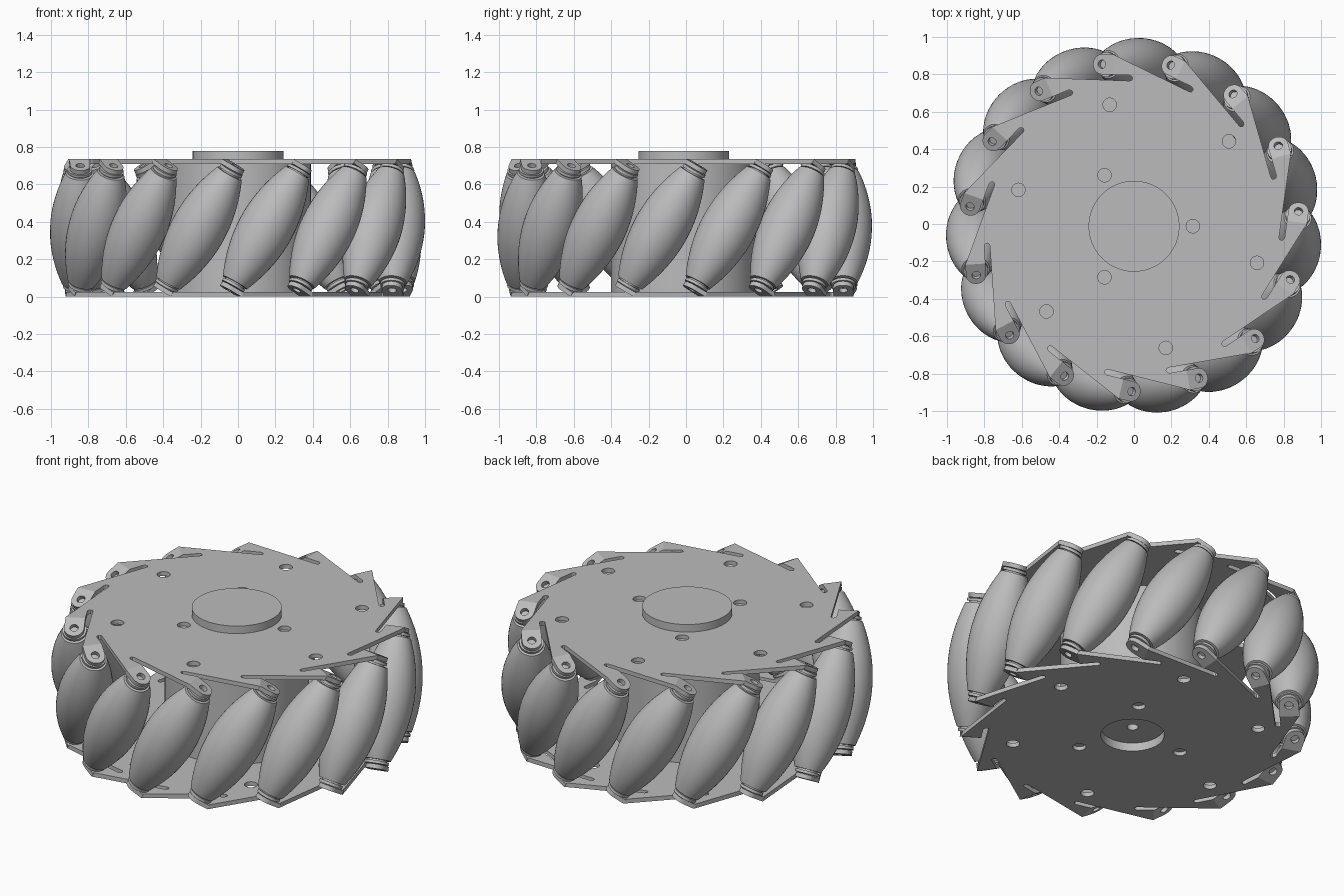
import bpy, bmesh
from math import sin, cos, pi, radians
from mathutils import Matrix, Vector

if "Cube" in bpy.data.objects:
    bpy.data.objects.remove(bpy.data.objects["Cube"])

# Single metal colour
grey = bpy.data.materials.new("light_grey")
grey.use_nodes = True
tone = (0.5, 0.5, 0.5, 1)
grey.diffuse_color = tone
grey.node_tree.nodes["Principled BSDF"].inputs["Base Color"].default_value = tone

COUNT = 15
STEP = 2 * pi / COUNT
HEIGHT = 0.735
SHEET = 0.025
TILT = radians(30)       # roller lean from vertical
ROLLER_R = 0.86          # wheel axis to roller axis
FOLD = 0.143             # tab fold line, along the tangent
wheel = Matrix.Translation((0, -0.012, 0)) @ Matrix.Rotation(radians(88), 4, "Z")
flip = Matrix.Translation((0, 0, HEIGHT)) @ Matrix.Rotation(pi, 4, "X")


def place(name, mesh, matrix):
    ob = bpy.data.objects.new(name, mesh)
    bpy.context.collection.objects.link(ob)
    ob.matrix_world = matrix
    return ob


def finish(bm, name, smooth=False):
    bmesh.ops.recalc_face_normals(bm, faces=bm.faces)
    mesh = bpy.data.meshes.new(name)
    bm.to_mesh(mesh)
    bm.free()
    mesh.materials.append(grey)
    if smooth:
        mesh.shade_smooth()
        mesh.set_sharp_from_angle(angle=radians(35))
    return mesh


def circle(x, y, r, n=24):
    return [(x + r * cos(2 * pi * i / n), y + r * sin(2 * pi * i / n)) for i in range(n)]


def sheet(name, loops):
    """Flat sheet with holes: top at z = 0, thickness downwards."""
    bm = bmesh.new()
    for loop in loops:
        vs = [bm.verts.new((x, y, 0)) for x, y in loop]
        for a, b in zip(vs, vs[1:] + vs[:1]):
            bm.edges.new((a, b))
    bmesh.ops.triangle_fill(bm, use_beauty=True, use_dissolve=False, edges=bm.edges[:], normal=(0, 0, 1))
    out = bmesh.ops.extrude_face_region(bm, geom=bm.faces[:])
    moved = [g for g in out["geom"] if isinstance(g, bmesh.types.BMVert)]
    bmesh.ops.translate(bm, verts=moved, vec=(0, 0, -SHEET))
    return finish(bm, name)


def lathe(name, profile, n=48):
    """Spin an (r, z) profile around z."""
    bm = bmesh.new()
    vs = [bm.verts.new((r, 0, z)) for r, z in profile]
    edges = [bm.edges.new(p) for p in zip(vs, vs[1:])]
    bmesh.ops.spin(bm, geom=vs + edges, cent=(0, 0, 0), axis=(0, 0, 1), angle=2 * pi, steps=n)
    bmesh.ops.remove_doubles(bm, verts=bm.verts[:], dist=0.0005)
    return finish(bm, name, True)


# Side plate outline: one sawtooth with a slot beside each tab
tooth = [(0.914, FOLD), (0.806, FOLD), (0.806, 0.05), (0.8, 0.04),
         (0.79, 0.035), (0.78, 0.04), (0.776, 0.05)]
outline = []
for i in range(COUNT):
    c, s = cos(i * STEP), sin(i * STEP)
    outline += [(u * c - v * s, u * s + v * c) for u, v in tooth]


def ring_of_holes(n, radius, start, dy=0.0):
    return [circle(radius * cos(radians(start) + 2 * pi * k / n),
                   radius * sin(radians(start) + 2 * pi * k / n) + dy, 0.036)
            for k in range(n)]


holes = ring_of_holes(6, 0.667, -45, -0.02) + ring_of_holes(3, 0.315, -88)
place("top_plate", sheet("top_plate", [outline] + holes),
      wheel @ Matrix.Translation((0, 0, HEIGHT)))
place("bottom_plate", sheet("bottom_plate", [outline] + holes + [circle(0, 0, 0.172, 48)]),
      wheel @ flip @ Matrix.Translation((0, 0, HEIGHT)))

# Drum with a recess and a small bore underneath, and the raised hub cap
inner, top = SHEET - 0.002, HEIGHT - SHEET + 0.002
place("drum", lathe("drum", [(0, 0.12), (0.03, 0.12), (0.03, 0.05), (0.172, 0.05),
                             (0.172, inner), (0.39, inner), (0.39, top), (0, top)], 64), wheel)
place("hub_cap", lathe("hub_cap", [(0, top), (0.243, top), (0.243, 0.78), (0, 0.78)], 64), wheel)

# Bent tab with a rounded end and an axle hole, origin on the fold line
reach, half = 0.068, 0.054
tab_outline = [(-half, 0), (half, 0)]
tab_outline += [(half * cos(a), reach + half * sin(a)) for a in [pi * k / 14 for k in range(15)]]
tab_mesh = sheet("tab", [tab_outline, circle(0, reach, 0.023, 16)])
tab_local = Matrix.Translation((ROLLER_R, FOLD, HEIGHT)) @ Matrix.Rotation(-TILT, 4, "X")

# Barrel roller with a narrow collar at each end
END = 0.337
barrel = [(0.147 - 0.073 * (k / 12) ** 2, END * k / 12) for k in range(-12, 13)]
collar = [(0.055, END), (0.055, END + 0.008), (0.066, END + 0.008),
          (0.066, END + 0.024), (0, END + 0.024)]
profile = [(r, -z) for r, z in reversed(collar)] + barrel + collar
roller_mesh = lathe("roller", profile, 40)
roller_local = Matrix.Translation((ROLLER_R, 0, HEIGHT / 2)) @ Matrix.Rotation(-TILT, 4, "X")

for i in range(COUNT):
    frame = wheel @ Matrix.Rotation(i * STEP, 4, "Z")
    place(f"roller_{i + 1}", roller_mesh, frame @ roller_local)
    place(f"top_tab_{i + 1}", tab_mesh, frame @ tab_local)
    place(f"bottom_tab_{i + 1}", tab_mesh, frame @ flip @ tab_local)
